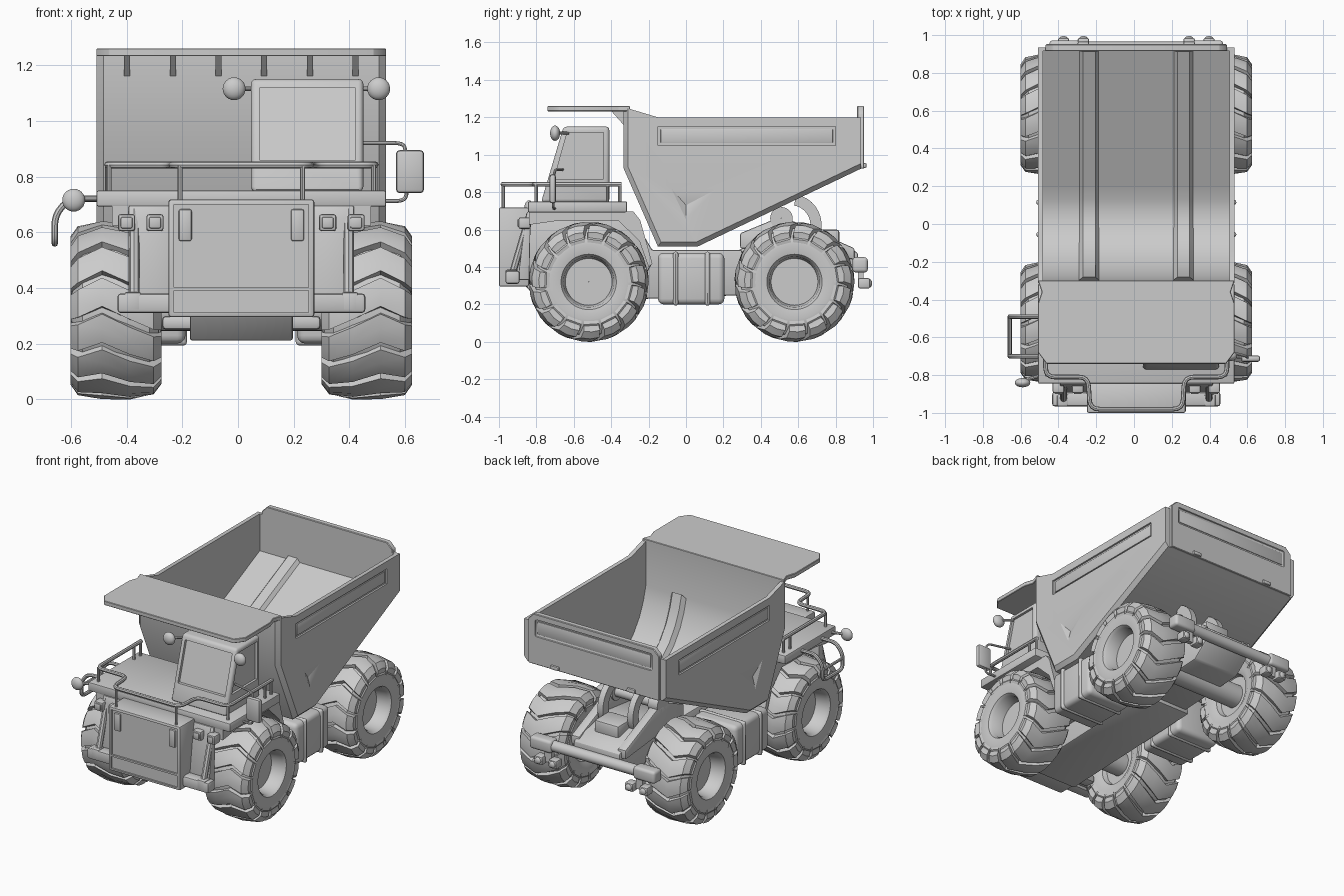
import bpy, bmesh
from math import sin, cos, pi, radians
from mathutils import Vector

if "Cube" in bpy.data.objects:
    bpy.data.objects.remove(bpy.data.objects["Cube"])

CX = 0.012  # truck centreline, offset by the mirror and ladder rail


def add_loft(bm, sections, ring=False):
    rows = [[bm.verts.new(p) for p in s] for s in sections]
    n = len(rows[0])
    pairs = list(zip(rows, rows[1:])) + ([(rows[-1], rows[0])] if ring else [])
    for a, b in pairs:
        for i in range(n):
            j = (i + 1) % n
            bm.faces.new((a[i], a[j], b[j], b[i]))
    if not ring:
        bm.faces.new(rows[0])
        bm.faces.new(rows[-1])


def finish(name, bm, bevel=0, segs=2):
    bmesh.ops.recalc_face_normals(bm, faces=bm.faces)
    me = bpy.data.meshes.new(name)
    bm.to_mesh(me)
    bm.free()
    ob = bpy.data.objects.new(name, me)
    bpy.context.collection.objects.link(ob)
    if bevel:
        m = ob.modifiers.new("bevel", 'BEVEL')
        m.width, m.segments, m.limit_method = bevel, segs, 'ANGLE'
        apply(ob, m)
    return ob


def apply(ob, m):
    bpy.context.view_layer.objects.active = ob
    bpy.ops.object.modifier_apply(modifier=m.name)


def prism(name, yz, x0, x1, bevel=0, segs=2):
    bm = bmesh.new()
    add_loft(bm, [[(x, y, z) for y, z in yz] for x in (x0, x1)])
    return finish(name, bm, bevel, segs)


def box(name, x0, x1, y0, y1, z0, z1, bevel=0, segs=2):
    return prism(name, [(y0, z0), (y1, z0), (y1, z1), (y0, z1)], x0, x1, bevel, segs)


def lathe(name, profile, cy, cz, s=1, n=32):
    # spin an (x, radius) profile about an axis parallel to x
    bm = bmesh.new()
    add_loft(bm, [[(s * x, cy + r * cos(a), cz + r * sin(a)) for x, r in profile]
                  for a in [2 * pi * i / n for i in range(n)]], ring=True)
    return finish(name, bm)


def rod(name, x0, x1, y, z, r):
    return lathe(name, [(x0, .001), (x0, r), (x1, r), (x1, .001)], y, z, n=24)


def ball(name, x, y, z, r, sy=1):
    bm = bmesh.new()
    bmesh.ops.create_uvsphere(bm, u_segments=24, v_segments=12, radius=r)
    for v in bm.verts:
        v.co = (v.co.x + x, v.co.y * sy + y, v.co.z + z)
    return finish(name, bm)


def tube(name, pts, r=.009, f=.035):
    pts = [Vector(p) for p in pts]
    path = [pts[0]]
    for a, b, c in zip(pts, pts[1:], pts[2:]):  # round each corner
        p = b + (a - b).normalized() * min(f, (a - b).length * .45)
        q = b + (c - b).normalized() * min(f, (c - b).length * .45)
        path += [p * (1 - t) ** 2 + b * 2 * t * (1 - t) + q * t * t for t in (0, .25, .5, .75, 1)]
    path.append(pts[-1])
    cu = bpy.data.curves.new(name, 'CURVE')
    cu.dimensions, cu.bevel_depth, cu.bevel_resolution, cu.use_fill_caps = '3D', r, 2, True
    sp = cu.splines.new('POLY')
    sp.points.add(len(path) - 1)
    for p, v in zip(sp.points, path):
        p.co = (*v, 1)
    ob = bpy.data.objects.new(name, cu)
    bpy.context.collection.objects.link(ob)
    bpy.ops.object.select_all(action='DESELECT')
    ob.select_set(True)
    bpy.context.view_layer.objects.active = ob
    bpy.ops.object.convert(target='MESH')


def cut(ob, cutter):
    m = ob.modifiers.new("cut", 'BOOLEAN')
    m.operation, m.object = 'DIFFERENCE', cutter
    apply(ob, m)
    bpy.data.objects.remove(cutter)


# Wheels: dished rim and tyre, with chevron lugs
TYRE = [(.51, .001), (.51, .125), (.585, .135), (.603, .148), (.612, .2), (.6, .25), (.57, .285), (.45, .297),
        (.33, .285), (.298, .25), (.292, .18), (.31, .14), (.34, .13), (.34, .001)]
LUG = [(.607, .235), (.613, .265), (.587, .302), (.5, .318), (.4, .318), (.315, .302), (.287, .265), (.292, .235)]
for cy, pos in ((-.52, "front"), (.58, "rear")):
    rod(pos + "_axle", -.4, .4, cy, .32, .075)
    for s in (1, -1):
        lathe(pos + "_tyre", TYRE, cy, .32, s, 48)
        bm = bmesh.new()
        for i in range(15):
            rows = []
            for x, r in LUG:
                a = 2 * pi * i / 15 + abs(x - .5) * 1.5
                rows.append([(s * x, cy + q * cos(b), .32 + q * sin(b)) for b, q in
                             ((a - .165, r), (a, r + .003), (a + .165, r), (a + .18, r - .035), (a - .18, r - .035))])
            add_loft(bm, rows)
        finish(pos + "_tyre_lugs", bm)

# Dump body: chamfered hull, hollowed, with side recesses
bm = bmesh.new()
hull = [(-.335, 1.255), (-.15, 1.2), (.935, 1.2), (.935, .925), (.06, .508), (-.15, .508), (-.335, .93)]
add_loft(bm, [[(x, y, z) for y, z in hull] for x in (-.52, .52)])
low = [e for e in bm.edges if e.verts[0].co.x * e.verts[1].co.x > 0 and
       (all(v.co.z < .94 for v in e.verts) or all(v.co.y < -.3 for v in e.verts))]
bmesh.ops.bevel(bm, geom=low, offset=.025, segments=1, affect='EDGES')
bed = finish("dump_body", bm)
floor = [(-.3, .95), (-.275, .86), (-.235, .77), (-.17, .68), (-.1, .62), (-.02, .585), (.06, .575),
         (.13, .588), (.2, .62), (.915, .955)]
cut(bed, prism("c", [(-.3, 1.4)] + floor + [(.915, 1.4)], -.493, .493))
for s in (1, -1):
    cut(bed, box("c", s * .508, s * .54, -.15, .8, 1.05, 1.15))
    bm = bmesh.new()
    t = [bm.verts.new(p) for p in ((s * .521, -.08, .82), (s * .521, .17, .82), (s * .521, .0, .65), (s * .5, 0, .73))]
    for f in ((0, 1, 2), (0, 1, 3), (1, 2, 3), (2, 0, 3)):
        bm.faces.new([t[i] for i in f])
    cut(bed, finish("c", bm))
    box("side_panel", s * .5, s * .515, -.135, .785, 1.062, 1.138, .003)
    # raised floor ribs with sloping flanks, following the floor
    bm = bmesh.new()
    lift = [(y + .02 * max(0, min(1, (.1 - y) / .3)), z + .024) for y, z in floor[:-1]] + [(.914, .979)]
    add_loft(bm, [[(s * (.25 - .055), y, z - .005), (s * (.25 - .033), v, w), (s * (.25 + .033), v, w),
                   (s * (.25 + .055), y, z - .005)] for (y, z), (v, w) in zip(floor, lift)])
    finish("bed_floor_rib", bm)

# Canopy with gussets
bm = bmesh.new()
half = [(.52, -.3), (.5, -.36), (.52, -.42), (.52, -.68), (.475, -.74)]
outline = half + [(-x, y) for x, y in half[::-1]]
add_loft(bm, [[(x, y, z) for x, y in outline] for z in (1.232, 1.26)])
finish("canopy", bm, .003, 1)
for x in (-.41, -.246, -.082, .082, .246, .41):
    prism("canopy_gusset", [(-.4, 1.234), (-.33, 1.234), (-.33, 1.155)], x - .011, x + .011)

# Tailgate
bm = bmesh.new()
gate = [(.48, .925), (.48, 1.22), (.44, 1.26), (-.44, 1.26), (-.48, 1.22), (-.48, .925)]
add_loft(bm, [[(x, y, z) for x, z in gate] for y in (.915, .952)])
tail = finish("tailgate", bm, .004, 1)
cut(tail, box("c", -.43, .43, .942, .97, 1.11, 1.225, .012))
box("tailgate_panel", -.415, .415, .935, .946, 1.125, 1.21, .004)
for s in (1, -1):
    box("tailgate_hinge", s * .25, s * .31, .93, .965, .93, .955, .006)

# Chassis, rear frame and tipping hinge
prism("chassis", [(-.86, .3), (-.86, .66), (-.28, .66), (-.18, .49), (.3, .49), (.32, .25), (-.2, .23), (-.78, .21)],
      -.185, .185, .01)
prism("rear_frame", [(.22, .27), (.22, .45), (.3, .5), (.36, .54), (.62, .57), (.84, .52), (.92, .475), (.92, .4),
                     (.8, .3)], -.17, .17, .012)
prism("front_body", [(-.84, .37), (-.84, .69), (-.28, .69), (-.18, .42), (-.22, .35)], -.27, .27, .01)
box("rear_gearbox", -.09, .09, .66, .82, .5, .6, .015)
rod("tipping_hinge", -.2, .2, .51, .66, .035)
for s in (1, -1):
    lathe("hinge_collar", [(.13, .03), (.13, .06), (.2, .06), (.2, .03)], .51, .66, s)
    arc = [radians(80 - 11 * i) for i in range(12)]
    prism("lift_arm", [(.56 + .165 * cos(a), .625 + .165 * sin(a)) for a in arc] +
          [(.56 + .105 * cos(a), .625 + .105 * sin(a)) for a in arc[::-1]], s * .09, s * .13)
    prism("frame_rail", [(.29, .5), (.29, .58), (.46, .65), (.56, .65), (.9, .5), (.9, .44)], s * .14, s * .2, .008)

# Side tanks with straps
for s in (1, -1):
    box("side_tank", s * .2, s * .52, -.15, .205, .2, .475, .03, 3)
    for y in (-.055, .115):
        box("tank_strap", s * .195, s * .53, y - .014, y + .014, .193, .482, .03, 3)

# Rear bar and lamps
rod("rear_bar", -.4, .4, .93, .41, .035)
for s in (1, -1):
    box("rear_bar_end", s * .3, s * .46, .89, .972, .37, .452, .018, 3)
    for x in (.28, .385):
        box("rear_lamp", s * (x - .03), s * (x + .03), .92, .985, .285, .34, .01)
        ball("rear_lamp_lens", s * x, .982, .312, .022, .6)
    box("rear_lamp_bracket", s * .31, s * .36, .92, .95, .3, .4)

# Front deck, fenders and front plate
box("deck", -.52, .52, -.845, -.315, .692, .75, .008)
arch = [(-.84, .695), (-.28, .695), (-.245, .65), (-.18, .42), (-.2, .4), (-.25, .54), (-.36, .645), (-.7, .645), (-.84, .625)]
for s in (1, -1):
    prism("fender", arch, s * .26, s * .465)
    prism("front_plate", [(-.86, .65), (-.85, .695), (-.83, .695), (-.838, .33), (-.9, .33)], s * .25, s * .405, .006)
    tube("front_strut", [(s * .385, -.835, .68), (s * .385, -.935, .34)], .019)
    box("strut_foot", s * .36, s * .42, -.965, -.9, .315, .385, .008)
    for x in (.31, .412):
        box("headlight", s * (x - .031), s * (x + .031), -.895, -.83, .604, .665, .01)
        box("headlight_lens", s * (x - .021), s * (x + .021), -.901, -.885, .614, .655, .006)
box("bumper", -.445, .445, -.965, -.89, .31, .38, .012)
box("steering_beam", -.285, .285, -.78, -.7, .25, .3, .015)

# Bonnet with recessed panels and handles
hood = box("bonnet", -.262, .262, -1, -.84, .295, .718, .01)
cut(hood, box("c", -.242, .242, -1.02, -.988, .402, .7))
cut(hood, box("c", -.242, .242, -1.02, -.99, .312, .39))
for s in (1, -1):
    box("bonnet_handle", s * .178, s * .225, -1, -.98, .568, .683, .008)

# Cab with recessed windows
slope = [(-.775, .745), (-.655, 1.15)]
cab = prism("cab", slope + [(-.41, 1.15), (-.41, .745)], .035, .438, .018, 3)
cut(cab, prism("c", [(-.79, .86), (-.695, 1.118), (-.645, 1.118), (-.721, .86)], .065, .41))
for x0, x1 in ((.422, .46), (.01, .051)):
    cut(cab, prism("c", [(-.705, .87), (-.635, 1.12), (-.44, 1.12), (-.44, .87)], x0, x1))
cut(cab, box("c", .08, .395, -.426, -.38, .88, 1.11))
for x, e in ((-.026, .045), (.493, .43)):
    ball("cab_lamp", x, -.7, 1.115, .041, .65)
    tube("cab_lamp_stem", [(x, -.69, 1.115), (e, -.63, 1.115)], .008)

# Handrail round the deck
tube("handrail", [(-.48, -.345, .842), (-.48, -.81, .842), (-.255, -.81, .842), (-.245, -.98, .842),
                  (.245, -.98, .842), (.255, -.81, .842), (.48, -.81, .842), (.48, -.345, .842)], .0125, .05)
for s in (1, -1):
    for x, y, z in ((.22, -.978, .71), (.475, -.8, .74), (.48, -.42, .74), (.48, -.355, .74)):
        tube("handrail_post", [(s * x, y, z), (s * x, y, .842)], .009)

# Ladder rail and side lamp on the left
tube("ladder_rail", [(-.5, -.49, .72), (-.62, -.49, .72), (-.67, -.49, .66), (-.67, -.49, .56), (-.67, -.7, .56),
                     (-.67, -.7, .66), (-.62, -.7, .72), (-.5, -.7, .72)], .012)
tube("ladder_rung", [(-.67, -.49, .63), (-.67, -.7, .63)], .009)
ball("side_lamp", -.602, -.84, .715, .041, .6)
tube("side_lamp_stem", [(-.5, -.8, .72), (-.6, -.83, .72)], .009)

# Mirror on the right
box("side_mirror", .555, .656, -.73, -.695, .74, .895, .014)
tube("mirror_bracket", [(.43, -.66, .92), (.585, -.7, .92), (.59, -.71, .88)], .007)
tube("mirror_bracket", [(.5, -.7, .712), (.59, -.71, .712), (.595, -.71, .76)], .007)

# Recentre and shade
bpy.ops.object.select_all(action='SELECT')
for ob in bpy.context.selected_objects:
    ob.location.x += CX
bpy.context.view_layer.objects.active = bed
bpy.ops.object.shade_smooth_by_angle(angle=radians(30))
